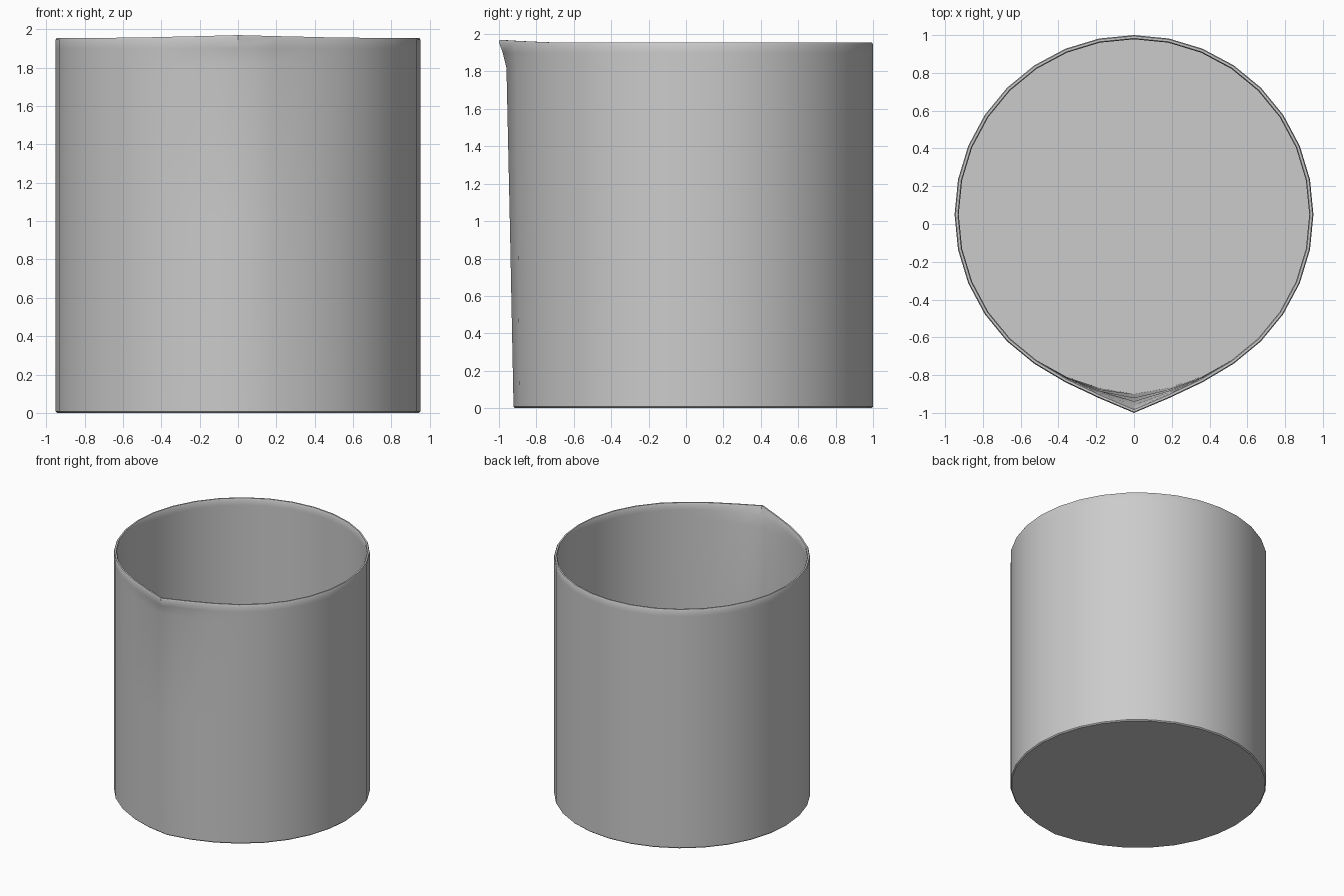
import bpy, bmesh, math

if "Cube" in bpy.data.objects:
    bpy.data.objects.remove(bpy.data.objects["Cube"])

SIDES = 32
CENTRE_Y = 0.05      # body axis sits behind the origin because of the spout
RIM_Z = 1.955

# cross-section: radius, height (outside bottom -> rim -> inside floor)
PROFILE = [(0.942, 0.0), (0.95, 0.008), (0.95, 1.0), (0.95, 1.82), (0.95, 1.9),
           (0.95, 1.945), (0.945, RIM_Z), (0.933, RIM_Z), (0.928, 1.945),
           (0.928, 1.9), (0.928, 1.82), (0.928, 1.0), (0.928, 0.022)]

# forward pull of the spout at the front vertex, by height
PULL = [(0.0, 0.022), (1.0, 0.042), (1.82, 0.06), (1.9, 0.08), (1.945, 0.1), (2.0, 0.1)]
# share of the pull / rise for vertices 0, 1, 2, 3 steps from the front
SHARE = [1.0, 0.4, 0.1, 0.0]
RISE = [0.014, 0.009, 0.005, 0.001]


def pull_at(z):
    for (z0, p0), (z1, p1) in zip(PULL, PULL[1:]):
        if z <= z1:
            return p0 + (p1 - p0) * (z - z0) / (z1 - z0)
    return PULL[-1][1]


def point(r, z, k):
    a = 2 * math.pi * k / SIDES
    x, y = r * math.sin(a), CENTRE_Y - r * math.cos(a)
    steps = min(k, SIDES - k)
    if steps < len(SHARE):
        y -= pull_at(z) * SHARE[steps]
        if z > 1.9:
            z += RISE[steps] * (z - 1.9) / (RIM_Z - 1.9)
    return x, y, z


# beaker: one turned shell with a drawn-out spout
bm = bmesh.new()
rings = [[bm.verts.new(point(r, z, k)) for k in range(SIDES)] for r, z in PROFILE]
for a, b in zip(rings, rings[1:]):
    for k in range(SIDES):
        n = (k + 1) % SIDES
        bm.faces.new((a[k], a[n], b[n], b[k]))
bm.faces.new(rings[0][::-1])   # underside
bm.faces.new(rings[-1])        # inside floor
bmesh.ops.recalc_face_normals(bm, faces=bm.faces)

mesh = bpy.data.meshes.new("beaker")
bm.to_mesh(mesh)
bm.free()
beaker = bpy.data.objects.new("beaker", mesh)
bpy.context.collection.objects.link(beaker)

grey = bpy.data.materials.new("light grey")
grey.diffuse_color = (0.6, 0.6, 0.6, 1)
grey.use_nodes = True
grey.node_tree.nodes["Principled BSDF"].inputs["Base Color"].default_value = grey.diffuse_color
mesh.materials.append(grey)

bpy.context.view_layer.objects.active = beaker
beaker.select_set(True)
bpy.ops.object.shade_smooth_by_angle(angle=math.radians(40))
